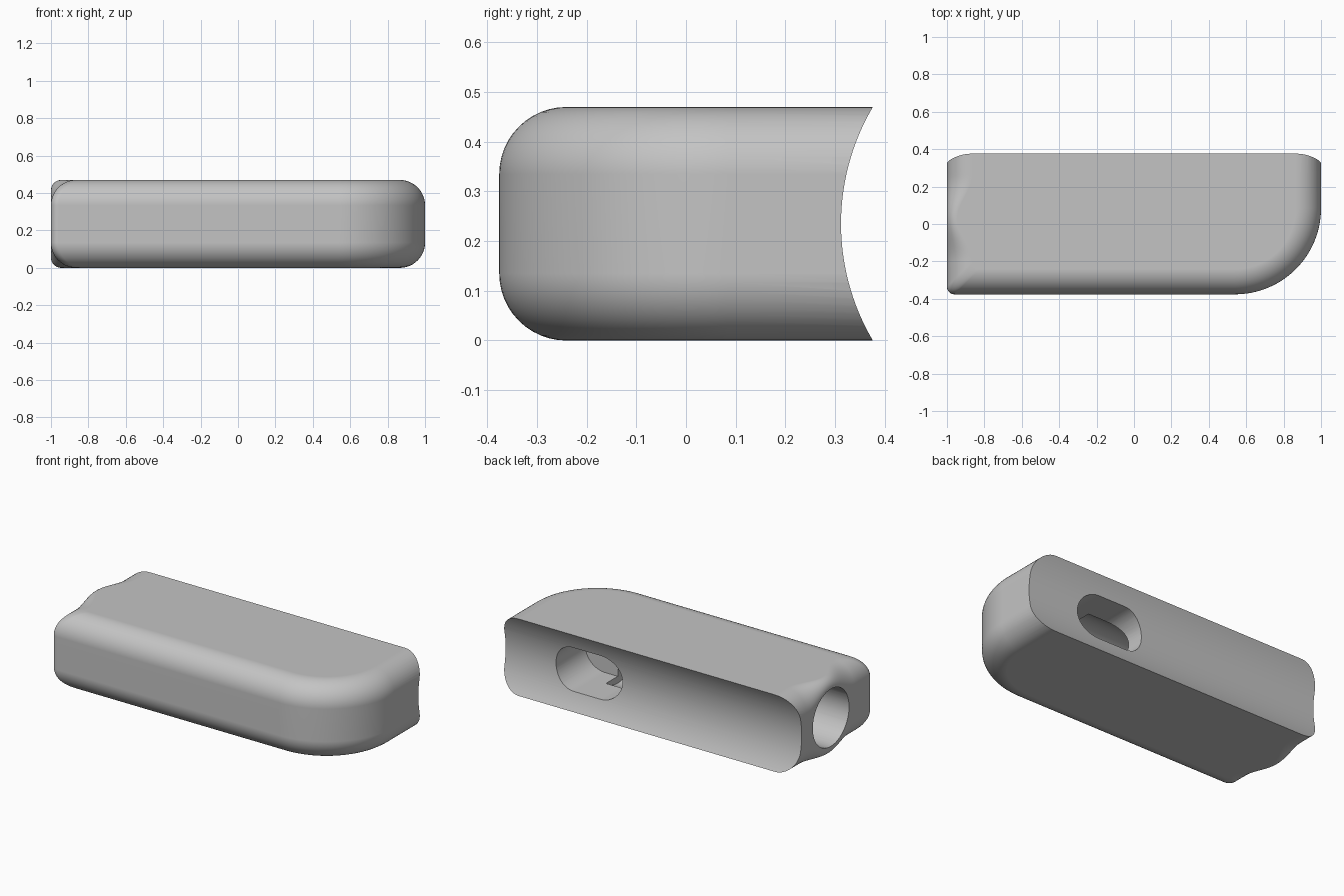
import bpy, bmesh
from math import sin, cos, pi, sqrt, radians

old = bpy.data.objects.get("Cube")
if old:
    bpy.data.objects.remove(old)

HEIGHT, FRONT, BACK = 0.47, -0.376, 0.5
MID = HEIGHT / 2
EDGE = 0.135             # general edge rounding
BIG, SMALL = 0.46, 0.04  # plan corner radii
BORE_Y, BORE_R = 0.03, 0.175
STEPS = 12

grey = bpy.data.materials.new("plain grey")
grey.use_nodes = True
tone = (0.55, 0.55, 0.55, 1)
grey.diffuse_color = tone
grey.node_tree.nodes["Principled BSDF"].inputs["Base Color"].default_value = tone


def end_rounding(y):
    """Edge rounding tightens where the end face wraps the bore."""
    s = min(abs(y - BORE_Y) / 0.23, 1)
    return EDGE - 0.08 * cos(s * pi / 2) ** 2


def outline(t):
    """Plan outline with the edge rounding at angle t: (x, y, depth)."""
    k, drop = 1 - cos(t), 1 - sin(t)
    d, z = EDGE * k, EDGE * drop
    pts = []
    # end face with the bore, back to front
    ys = [BACK] + [0.28 - 0.48 * i / 32 for i in range(33)]
    for y in ys:
        r = end_rounding(y)
        pts.append((-1 + r * k, y, r * drop))
    # small front corner
    c = SMALL + d
    for i in range(9):
        a = pi + i * pi / 16
        pts.append((-1 + c + SMALL * cos(a), FRONT + c + SMALL * sin(a), z))
    # large front corner
    for i in range(33):
        a = -pi / 2 + i * pi / 64
        pts.append((1 - BIG + (BIG - d) * cos(a), FRONT + BIG + (BIG - d) * sin(a), z))
    pts.append((1 - d, BACK, z))
    return pts


def build(name, rings):
    """Skin a stack of closed rings and cap both ends."""
    bm = bmesh.new()
    loops = [[bm.verts.new(p) for p in ring] for ring in rings]
    n = len(loops[0])
    for a, b in zip(loops, loops[1:]):
        for i in range(n):
            j = (i + 1) % n
            bm.faces.new((a[i], a[j], b[j], b[i]))
    bm.faces.new(loops[0])
    bm.faces.new(loops[-1])
    bmesh.ops.recalc_face_normals(bm, faces=bm.faces)
    mesh = bpy.data.meshes.new(name)
    bm.to_mesh(mesh)
    bm.free()
    mesh.materials.append(grey)
    ob = bpy.data.objects.new(name, mesh)
    bpy.context.collection.objects.link(ob)
    return ob


def rod(name, y, r, x0, x1, sides):
    """Cylinder along x at mid height."""
    ring = [(y + r * cos(2 * pi * i / sides), MID + r * sin(2 * pi * i / sides))
            for i in range(sides)]
    return build(name, [[(x, p, q) for p, q in ring] for x in (x0, x1)])


def slot(name, x, half, r, y0, y1):
    """Pill-shaped prism along y."""
    ring = []
    for side, start in ((1, -pi / 2), (-1, pi / 2)):
        for i in range(25):
            a = start + pi * i / 24
            ring.append((x + side * (half - r) + r * cos(a), MID + r * sin(a)))
    return build(name, [[(p, y, q) for p, q in ring] for y in (y0, y1)])


# rounded block, built from bottom to top
angles = [pi / 2 * (1 - i / STEPS) for i in range(STEPS + 1)]
rings = [outline(t) for t in angles]
lower = [[(x, y, z) for x, y, z in ring] for ring in rings]
upper = [[(x, y, HEIGHT - z) for x, y, z in ring] for ring in reversed(rings)]
body = build("body", lower + upper)

# hollow back, round bore through the end, and slot in the back
hollow_r = 0.463
cutters = [
    rod("back_hollow", 0.312 + hollow_r, hollow_r, -1.2, 1.2, 192),
    rod("end_bore", BORE_Y, BORE_R, -1.2, 0.44, 64),
    slot("back_slot", 0.435, 0.225, 0.133, BORE_Y, 0.6),
]
bpy.context.view_layer.objects.active = body
for cutter in cutters:
    mod = body.modifiers.new(cutter.name, "BOOLEAN")
    mod.operation, mod.solver, mod.object = "DIFFERENCE", "EXACT", cutter
    bpy.ops.object.modifier_apply(modifier=mod.name)
    bpy.data.objects.remove(cutter)

# smooth shading with crisp cut edges
bpy.ops.object.select_all(action="DESELECT")
body.select_set(True)
bpy.ops.object.shade_smooth_by_angle(angle=radians(30))
weighted = body.modifiers.new("weighted_normals", "WEIGHTED_NORMAL")
weighted.keep_sharp = True
